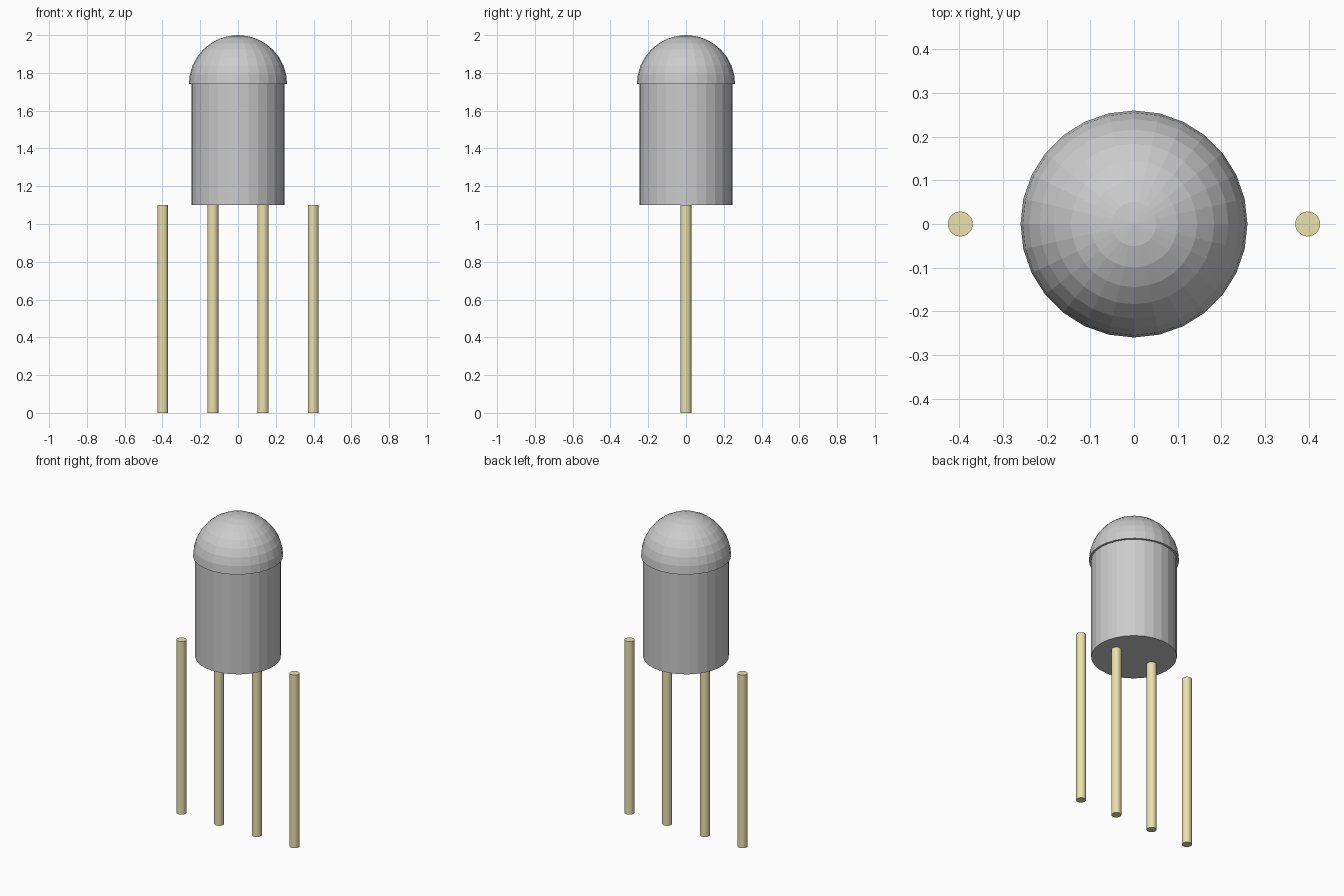
import bpy, bmesh, math

if "Cube" in bpy.data.objects:
    bpy.data.objects.remove(bpy.data.objects["Cube"])

SIDES = 28


def lathe(name, profile, x=0.0, material=None, sides=SIDES):
    """Revolve (radius, z) points into a closed flat-shaded solid; radius 0 is a pole."""
    bm = bmesh.new()
    rings = []
    for r, z in profile:
        if r == 0:
            rings.append([bm.verts.new((0, 0, z))])
        else:
            rings.append([bm.verts.new((r * math.cos(2 * math.pi * i / sides),
                                        r * math.sin(2 * math.pi * i / sides), z))
                          for i in range(sides)])
    for low, high in zip(rings, rings[1:]):
        for i in range(sides):
            j = (i + 1) % sides
            if len(high) == 1:
                bm.faces.new((low[i], low[j], high[0]))
            else:
                bm.faces.new((low[i], low[j], high[j], high[i]))
    for ring in (rings[0], rings[-1]):
        if len(ring) > 1:
            bm.faces.new(ring)
    bmesh.ops.recalc_face_normals(bm, faces=bm.faces)
    mesh = bpy.data.meshes.new(name)
    bm.to_mesh(mesh)
    bm.free()
    obj = bpy.data.objects.new(name, mesh)
    obj.location.x = x
    bpy.context.collection.objects.link(obj)
    if material:
        mesh.materials.append(material)
    return obj


brass = bpy.data.materials.new("brass")
brass.diffuse_color = (0.84, 0.76, 0.42, 1)
brass.use_nodes = True
brass.node_tree.nodes["Principled BSDF"].inputs["Base Color"].default_value = brass.diffuse_color

# Bulb body
lathe("bulb_body", [(0.247, 1.10), (0.247, 1.74)])

# Domed lens, slightly wider than the body
R, RINGS = 0.26, 8
arc = [(R * math.cos(k * math.pi / 2 / RINGS),
        1.74 + R * math.sin(k * math.pi / 2 / RINGS)) for k in range(RINGS)]
lathe("lens_dome", arc + [(0, 2.0)])

# Four wire legs in a row
for i in range(4):
    lathe(f"wire_leg_{i + 1}", [(0.0285, 0), (0.0285, 1.10)],
          x=-0.398 + i * 0.2653, material=brass)
